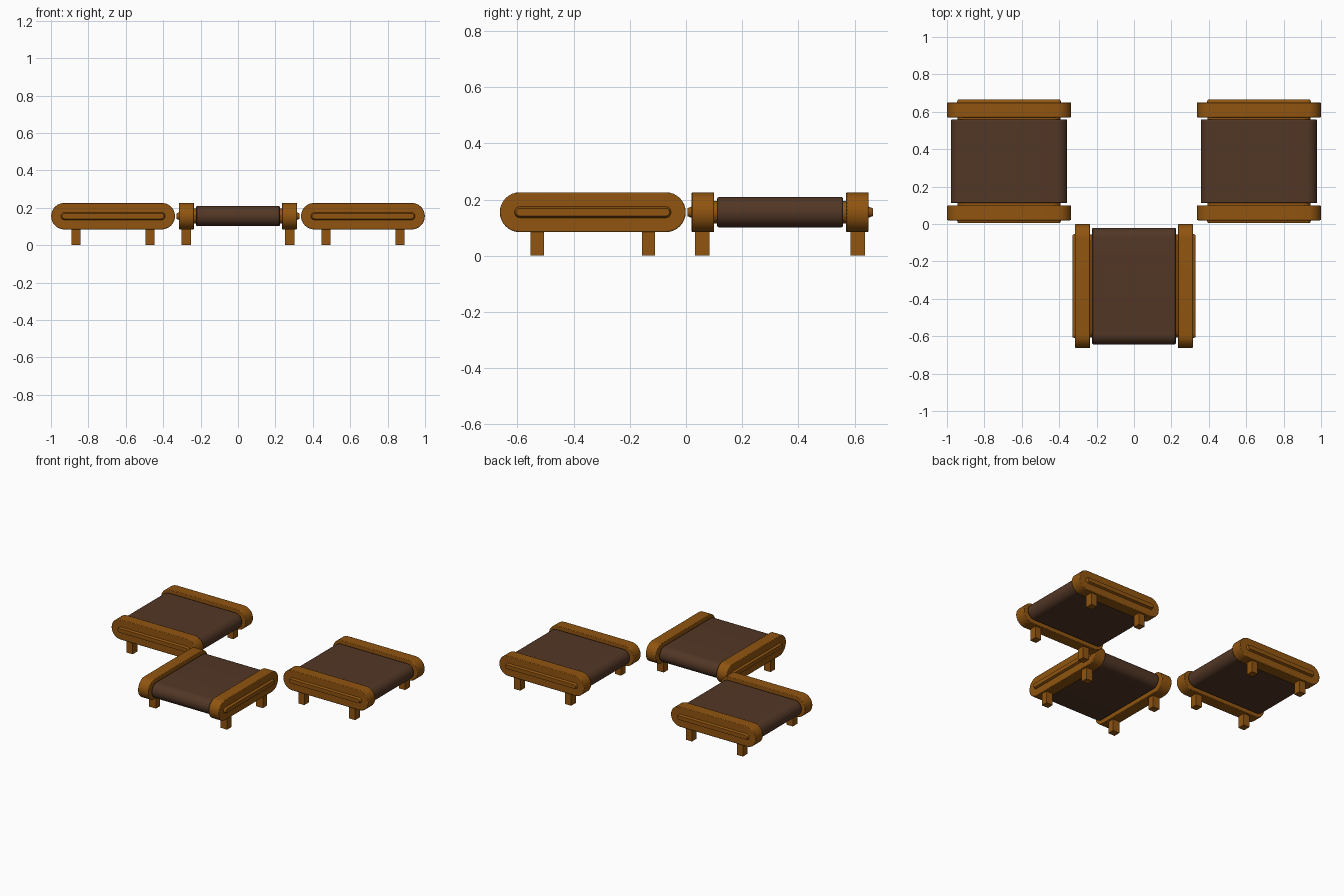
import bpy, bmesh, math
from mathutils import Matrix

if "Cube" in bpy.data.objects:
    bpy.data.objects.remove(bpy.data.objects["Cube"])


def material(name, rgb):
    m = bpy.data.materials.new(name)
    m.diffuse_color = (*rgb, 1)
    m.use_nodes = True
    m.node_tree.nodes["Principled BSDF"].inputs["Base Color"].default_value = m.diffuse_color
    return m


WOOD = material("warm wood", (0.28, 0.09, 0.005))
LEATHER = material("brown leather", (0.085, 0.038, 0.019))
MID_Z = 0.155


def finish(bm, name, mat, place, bevel=0.0, smooth=True):
    bmesh.ops.recalc_face_normals(bm, faces=bm.faces)
    me = bpy.data.meshes.new(name)
    bm.to_mesh(me)
    bm.free()
    me.materials.append(mat)
    ob = bpy.data.objects.new(name, me)
    bpy.context.collection.objects.link(ob)
    ob.matrix_world = place
    if bevel:
        b = ob.modifiers.new("soft edge", 'BEVEL')
        b.width, b.segments, b.limit_method = bevel, 2, 'ANGLE'
        b.angle_limit = math.radians(50)
    if smooth:
        bpy.ops.object.select_all(action='DESELECT')
        ob.select_set(True)
        bpy.context.view_layer.objects.active = ob
        bpy.ops.object.shade_smooth_by_angle(angle=math.radians(40))
    return ob


def capsule(name, mat, place, half_len, half_h, v0, v1, bevel=0.0, inset=0.0):
    """Round-ended slab in the XZ plane from y=v0 to y=v1; inset shrinks the v1 end."""
    bm = bmesh.new()
    rings = []
    for y, d in ((v0, 0.0), (v1, inset)):
        ring = []
        for side in (1, -1):
            for i in range(17):
                a = -math.pi / 2 + math.pi * i / 16
                x = half_len - half_h + (half_h - d) * math.cos(a)
                z = (half_h - d) * math.sin(a)
                ring.append(bm.verts.new((side * x, y, MID_Z + side * z)))
        rings.append(ring)
        bm.faces.new(ring)
    n = len(rings[0])
    for i in range(n):
        j = (i + 1) % n
        bm.faces.new((rings[0][i], rings[0][j], rings[1][j], rings[1][i]))
    return finish(bm, name, mat, place, bevel)


def leg(name, place, x, y):
    bm = bmesh.new()
    bmesh.ops.create_cube(bm, size=1, matrix=Matrix.Translation((x, y, 0.048))
                          @ Matrix.Diagonal((0.047, 0.052, 0.096, 1)))
    return finish(bm, name, WOOD, place, smooth=False)


def bench(tag, place):
    # padded seat and the frame core that ties it to the side rails
    capsule(tag + "_seat", LEATHER, place, 0.311, 0.054, -0.224, 0.224, 0.006)
    capsule(tag + "_frame_core", WOOD, place, 0.275, 0.04, -0.25, 0.25)
    for s, side in ((-1, "near"), (1, "far")):
        # side rail with its raised outer strip
        capsule(f"{tag}_{side}_rail", WOOD, place, 0.331, 0.071,
                s * 0.235, s * 0.315, 0.004)
        capsule(f"{tag}_{side}_rail_strip", WOOD, place, 0.281, 0.022,
                s * 0.31, s * 0.33, inset=0.008)
        for x, end in ((-0.198, "left"), (0.198, "right")):
            leg(f"{tag}_{side}_{end}_leg", place, x, s * 0.277)


# two benches at the back, one turned sideways at the front
bench("left_bench", Matrix.Translation((-0.668, 0.335, 0)))
bench("right_bench", Matrix.Translation((0.668, 0.335, 0)))
bench("front_bench", Matrix.Translation((0, -0.332, 0)) @ Matrix.Rotation(math.pi / 2, 4, 'Z'))
